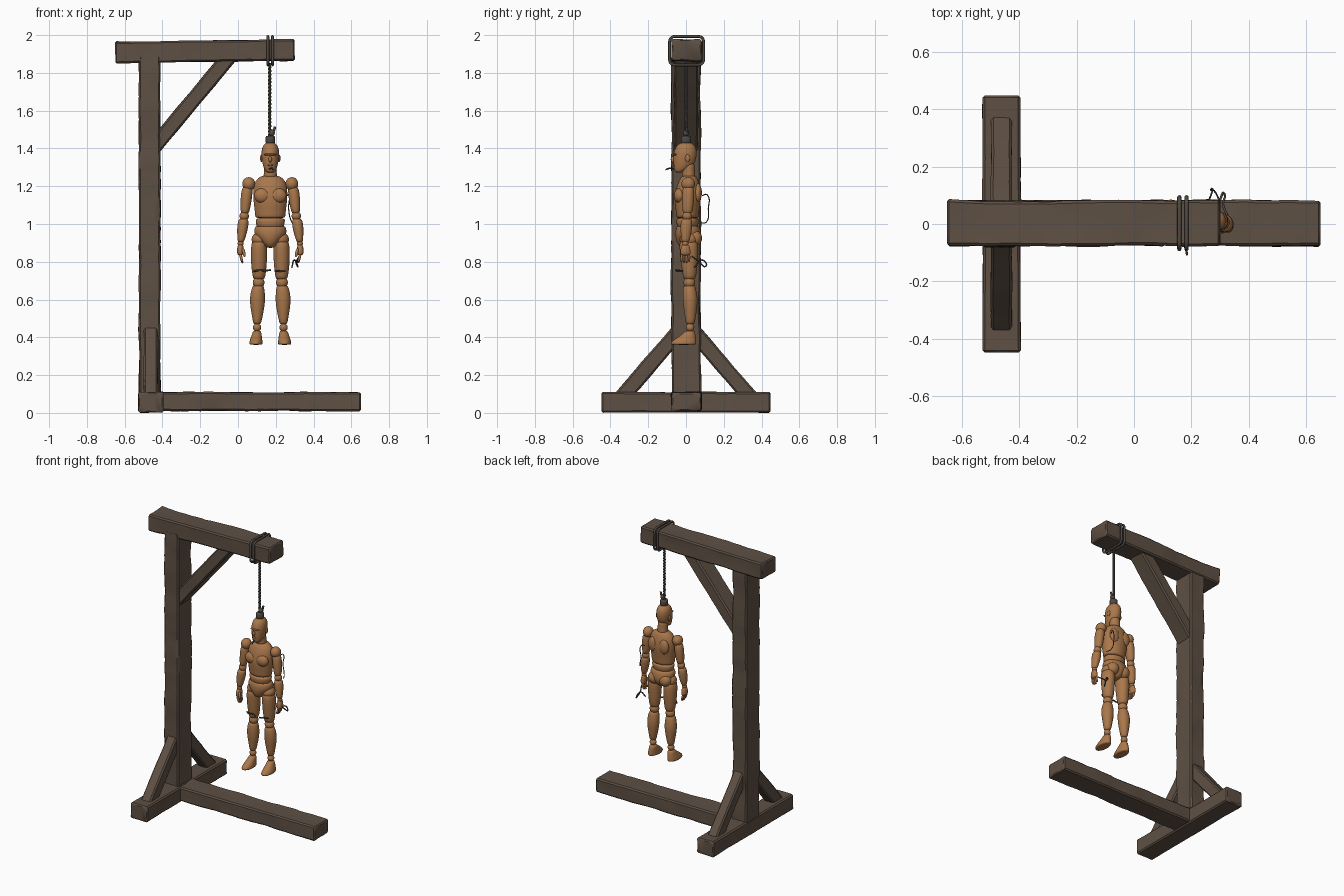
import bpy, bmesh, math
from mathutils import Vector, noise

CX = 0.171  # centre line of the hanging mannequin


def material(name, rgb):
    m = bpy.data.materials.new(name)
    m.diffuse_color = (*rgb, 1)
    return m


WOOD = material("dark_weathered_wood", (0.112, 0.080, 0.058))
PALE = material("mannequin_wood", (0.40, 0.185, 0.070))
ROPE = material("old_rope", (0.080, 0.066, 0.053))


def mesh_from_rings(name, rings, mat, subsurf=0, angle=None):
    """Skin a list of closed rings and cap both ends."""
    bm = bmesh.new()
    vs = [[bm.verts.new(p) for p in r] for r in rings]
    n = len(vs[0])
    for a, b in zip(vs, vs[1:]):
        for i in range(n):
            j = (i + 1) % n
            bm.faces.new((a[i], a[j], b[j], b[i]))
    bm.faces.new(vs[0][::-1])
    bm.faces.new(vs[-1])
    bmesh.ops.recalc_face_normals(bm, faces=bm.faces)
    me = bpy.data.meshes.new(name)
    bm.to_mesh(me)
    bm.free()
    me.materials.append(mat)
    ob = bpy.data.objects.new(name, me)
    bpy.context.collection.objects.link(ob)
    me.shade_smooth()
    if subsurf:
        ob.modifiers.new("smooth", 'SUBSURF').levels = subsurf
    if angle:
        bpy.ops.object.select_all(action='DESELECT')
        ob.select_set(True)
        bpy.context.view_layer.objects.active = ob
        bpy.ops.object.shade_smooth_by_angle(angle=math.radians(angle))
    return ob


def timber(name, p0, p1, u, hu, hv, wear=0.006):
    """Hewn beam: rounded section, slightly wavy faces, chamfered ends."""
    p0, p1, u = Vector(p0), Vector(p1), Vector(u)
    d = (p1 - p0).normalized()
    v = d.cross(u)
    length = (p1 - p0).length
    steps = max(6, int(length / 0.035))
    stations = [(0, 0.007), (0.007, 0)]
    stations += [(0.007 + (length - 0.014) * i / steps, 0) for i in range(1, steps)]
    stations += [(length - 0.007, 0), (length, 0.007)]
    rings = []
    for t, inset in stations:
        a, b, c = hu - inset, hv - inset, 0.009
        quarter = [(a, -b / 3), (a, b / 3), (a, b - c), (a - c * .3, b - c * .3), (a - c, b), (a / 3, b)]
        ring = quarter + [(-x, -y) for x, y in quarter]
        # make the remaining corners symmetric
        ring = [(a, -b / 3), (a, b / 3), (a, b - c), (a - c, b), (a / 3, b), (-a / 3, b), (-a + c, b), (-a, b - c),
                (-a, b / 3), (-a, -b / 3), (-a, -b + c), (-a + c, -b), (-a / 3, -b), (a / 3, -b), (a - c, -b), (a, -b + c)]
        out = []
        for x, y in ring:
            q = p0 + d * t + u * x + v * y
            w = noise.noise(q * 6) * wear + noise.noise(q * 17) * wear * .5
            out.append(q + (u * x + v * y).normalized() * (w - wear * .3))
        rings.append(out)
    return mesh_from_rings(name, rings, WOOD, angle=40)


# Gallows frame
X, Y = (1, 0, 0), (0, 1, 0)
timber("post", (-0.468, 0, 0.02), (-0.468, 0, 1.89), X, 0.058, 0.079, 0.008)
timber("top_beam", (-0.65, 0.003, 1.908), (0.30, 0.003, 1.922), Y, 0.081, 0.058, 0.007)
timber("base_beam", (-0.42, 0.003, 0.06), (0.65, 0.003, 0.06), Y, 0.081, 0.051)
timber("cross_foot", (-0.461, -0.447, 0.056), (-0.461, 0.447, 0.056), X, 0.067, 0.055, 0.003)
timber("upper_brace", (-0.45, 0, 1.40), (-0.035, 0, 1.90), Y, 0.064, 0.041, 0.004)
for side, s in (("front", -1), ("back", 1)):
    timber(side + "_foot_brace", (-0.462, s * 0.35, 0.07), (-0.462, s * 0.04, 0.43), X, 0.037, 0.042, 0.004)


def loft(name, prof, mat=PALE, n=20, mirror=False):
    """Elliptic rings (z, offset x, y, rx, ry); mirror makes a left and right copy."""
    for tag, s in ((("left_", -1), ("right_", 1)) if mirror else (("", 1),)):
        rings = []
        for z, x, y, rx, ry in prof:
            rings.append([(CX + s * x + rx * math.cos(k * math.tau / n),
                           y + ry * math.sin(k * math.tau / n), z) for k in range(n)])
        mesh_from_rings(tag + name, rings, mat, subsurf=1)


def ball(name, x, y, z, r, mirror=True, mat=PALE):
    """Ellipsoid joint or muscle, r is a radius or three radii."""
    r = r if isinstance(r, tuple) else (r, r, r)
    for tag, s in ((("left_", -1), ("right_", 1)) if mirror else (("", 1),)):
        bpy.ops.mesh.primitive_uv_sphere_add(segments=24, ring_count=14, location=(CX + s * x, y, z))
        ob = bpy.context.object
        ob.name = tag + name
        ob.scale = r
        ob.data.materials.append(mat)
        ob.data.shade_smooth()


# Head and neck
loft("head", [(1.272, 0, -.036, .016, .018), (1.28, 0, -.033, .026, .028), (1.298, 0, -.019, .036, .046),
              (1.325, 0, -.009, .043, .059), (1.36, 0, -.005, .048, .062), (1.395, 0, -.002, .047, .060),
              (1.42, 0, 0, .037, .046), (1.434, 0, 0, .018, .022)])
loft("neck", [(1.235, 0, .016, .042, .038), (1.26, 0, .014, .034, .034), (1.30, 0, .012, .033, .034), (1.33, 0, .012, .033, .034)])
ball("nose", 0, -.068, 1.342, (.009, .013, .016), False)
ball("brow", 0, -.056, 1.368, (.034, .012, .007), False)
ball("lips", 0, -.062, 1.312, (.014, .008, .006), False)
ball("ear", .047, .008, 1.348, (.007, .013, .020))

# Torso
loft("chest", [(1.258, 0, .018, .038, .034), (1.245, 0, .016, .066, .045), (1.215, 0, .014, .089, .060),
               (1.16, 0, .012, .093, .072), (1.11, 0, .008, .089, .069), (1.07, 0, .008, .083, .062),
               (1.038, 0, .008, .081, .060), (1.03, 0, .008, .076, .056)])
ball("pectoral", .042, -.034, 1.15, (.044, .030, .040))
ball("shoulder_blade", .042, .062, 1.165, (.036, .022, .050))
loft("abdomen", [(1.033, 0, .008, .072, .055), (1.022, 0, .008, .080, .060), (1.0, 0, .008, .076, .058), (.97, 0, .008, .07, .054)])
loft("pelvis", [(.992, 0, .01, .074, .054), (.984, 0, .01, .083, .062), (.955, 0, .012, .090, .070),
                (.925, 0, .014, .072, .070), (.895, 0, .012, .042, .058), (.872, 0, .01, .022, .038)])
ball("buttock", .043, .045, .925, (.042, .040, .042))

# Arms
ball("shoulder_joint", .114, .012, 1.212, (.034, .036, .036))
loft("upper_arm", [(1.198, .119, .012, .020, .022), (1.188, .122, .012, .030, .032), (1.13, .128, .011, .031, .033),
                   (1.075, .133, .009, .025, .028), (1.052, .135, .008, .020, .024)], mirror=True)
ball("elbow_joint", .138, .006, 1.042, .025)
loft("forearm", [(1.03, .141, .004, .022, .025), (1.015, .143, .003, .029, .031), (.975, .147, .001, .030, .032),
                 (.92, .154, -.002, .020, .023), (.902, .156, -.003, .016, .019)], mirror=True)
ball("wrist_joint", .157, -.003, .897, .016)
loft("palm", [(.892, .157, -.003, .012, .017), (.88, .158, -.003, .017, .024), (.85, .160, -.003, .018, .028),
              (.832, .158, -.003, .013, .027)], mirror=True)
for i in range(4):
    y = -.024 + i * .0135
    tip = .790 + (.008 if i in (0, 3) else 0)
    loft("finger_%d" % (i + 1), [(.842, .158, y, .008, .007), (.815, .154, y, .008, .007), (tip, .146, y, .006, .005)], n=10, mirror=True)
loft("thumb", [(.875, .147, -.018, .008, .008), (.85, .139, -.026, .009, .008), (.822, .136, -.028, .006, .006)], n=10, mirror=True)

# Legs
ball("hip_joint", .057, .014, .918, (.042, .046, .038))
loft("thigh", [(.912, .058, .014, .030, .038), (.902, .059, .014, .042, .050), (.85, .060, .016, .044, .050),
               (.78, .060, .018, .042, .043), (.72, .060, .019, .034, .035), (.705, .060, .019, .028, .028)], mirror=True)
ball("knee_joint", .062, .018, .690, .031)
loft("shin", [(.677, .063, .018, .026, .028), (.662, .065, .018, .034, .034), (.61, .068, .022, .042, .041),
              (.56, .068, .023, .038, .037), (.495, .069, .023, .025, .027), (.465, .070, .022, .020, .023)], mirror=True)
ball("ankle_joint", .070, .022, .452, .022)
loft("foot", [(.360, .076, -.012, .032, .064), (.366, .076, -.013, .036, .068), (.378, .076, -.011, .035, .066),
              (.395, .074, .0, .031, .053), (.415, .072, .014, .026, .036), (.438, .070, .021, .021, .024)], mirror=True)


def cord(name, pts, r, cyclic=False, smooth=True):
    """Round cord through a few points."""
    cu = bpy.data.curves.new(name, 'CURVE')
    cu.dimensions = '3D'
    cu.bevel_depth = r
    cu.bevel_resolution = 2
    cu.resolution_u = 4
    cu.use_fill_caps = True
    sp = cu.splines.new('BEZIER' if smooth else 'POLY')
    dest = sp.bezier_points if smooth else sp.points
    dest.add(len(pts) - 1)
    for p, co in zip(dest, pts):
        if smooth:
            p.co = co
            p.handle_left_type = p.handle_right_type = 'AUTO'
        else:
            p.co = (*co, 1)
    sp.use_cyclic_u = cyclic
    cu.materials.append(ROPE)
    ob = bpy.data.objects.new(name, cu)
    bpy.context.collection.objects.link(ob)
    bpy.ops.object.select_all(action='DESELECT')
    ob.select_set(True)
    bpy.context.view_layer.objects.active = ob
    bpy.ops.object.convert(target='MESH')


# Rope: three twisted strands, two wraps over the beam, and the knot on the head
for k in range(3):
    cord("rope_strand_%d" % (k + 1),
         [(CX - .003 + .0042 * math.cos(i * .7 + k * math.tau / 3), .0042 * math.sin(i * .7 + k * math.tau / 3),
           1.46 + i * .0065) for i in range(61)], .0046, smooth=False)
for i, x in enumerate((.158, .183)):
    loop = []
    for cy, cz, a0 in ((.066, 1.966, 0), (-.06, 1.966, 90), (-.06, 1.869, 180), (.066, 1.869, 270)):
        for a in range(0, 91, 18):
            t = math.radians(a0 + a)
            loop.append((x, cy + .027 * math.cos(t), cz + .027 * math.sin(t)))
    cord("beam_wrap_%d" % (i + 1), loop, .0075, cyclic=True, smooth=False)
loft("knot", [(1.425, 0, 0, .022, .024), (1.43, 0, 0, .026, .028), (1.462, 0, 0, .026, .028), (1.468, 0, 0, .022, .024)], ROPE)
ball("upper_knot", .008, 0, 1.482, (.016, .016, .018), False, ROPE)
cord("rope_tail", [(.178, 0, 1.475), (.190, .004, 1.495), (.196, .002, 1.515)], .007)

# Loose frayed cords on the figure
cord("back_cord", [(.262, .085, 1.15), (.272, .112, 1.155), (.268, .118, 1.08), (.285, .108, 1.01), (.298, .08, 1.005)], .003)
cord("thigh_cord_left", [(.085, -.02, .75), (.11, -.04, .755), (.145, -.036, .754), (.172, -.055, .756)], .005)
cord("thigh_cord_right", [(.198, -.05, .752), (.225, -.035, .75), (.25, -.02, .75)], .005)
cord("hand_cord", [(.285, .045, .77), (.30, .085, .81), (.315, .105, .775), (.31, .07, .80), (.325, .03, .83)], .004)
cord("chin_cord", [(.165, -.06, 1.292), (.18, -.085, 1.295), (.185, -.108, 1.288)], .004)
